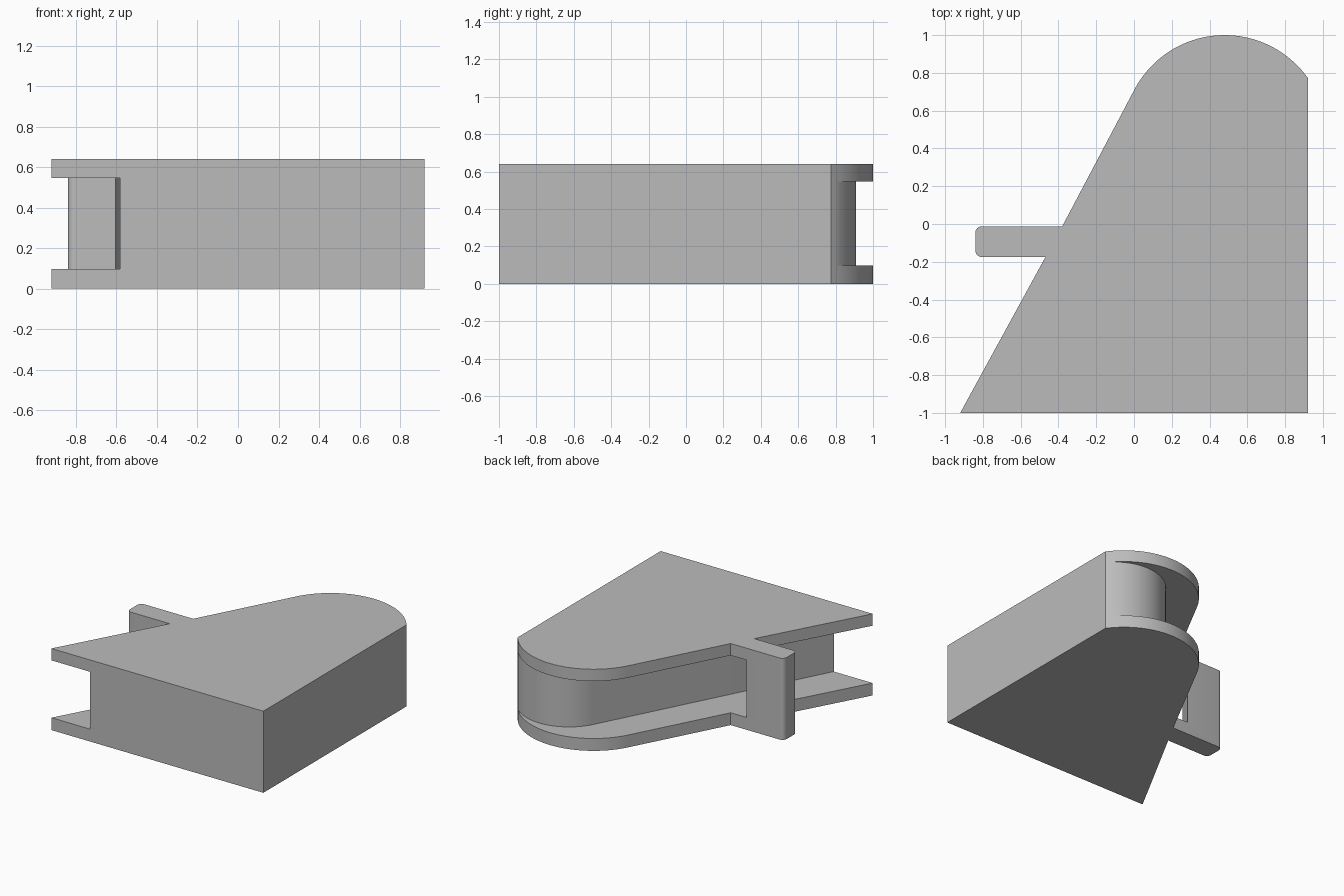
import bpy, bmesh, math
from mathutils import Vector

cube = bpy.data.objects.get("Cube")
if cube:
    bpy.data.objects.remove(cube, do_unlink=True)

HEIGHT = 0.64
SLOPE = Vector((0.48, 0.878)).normalized()      # direction of the slanted side
OUT = Vector((-SLOPE.y, SLOPE.x))               # its outward normal


def on_slope(start, y):
    """Point at height y on the slanted line through start."""
    return Vector(start) + SLOPE * ((y - start[1]) / SLOPE.y)


def arc(center, radius, a0, a1, steps):
    return [Vector((center[0] + radius * math.cos(a0 + (a1 - a0) * i / steps),
                    center[1] + radius * math.sin(a0 + (a1 - a0) * i / steps)))
            for i in range(steps + 1)]


def nose(center, radius, end):
    """Arc from the slanted side round to the right wall."""
    a0 = math.atan2(OUT.y, OUT.x)
    a1 = math.atan2(end[1] - center[1], end[0] - center[0])
    return arc(center, radius, a0, a1, 40)


def prism(name, outline, z0, z1):
    bm = bmesh.new()
    face = bm.faces.new([bm.verts.new((p[0], p[1], z0)) for p in outline])
    top = bmesh.ops.extrude_face_region(bm, geom=[face])["geom"]
    bmesh.ops.translate(bm, vec=(0, 0, z1 - z0),
                        verts=[g for g in top if isinstance(g, bmesh.types.BMVert)])
    bmesh.ops.recalc_face_normals(bm, faces=bm.faces)
    mesh = bpy.data.meshes.new(name)
    bm.to_mesh(mesh)
    bm.free()
    obj = bpy.data.objects.new(name, mesh)
    bpy.context.collection.objects.link(obj)
    return obj


# Outline of the wedge with its rounded side tab
corner = (-0.92, -1.0)
tab_front, tab_back, tab_end, r = -0.175, -0.012, -0.84, 0.035
outline = [Vector(corner), on_slope(corner, tab_front)]
outline += arc((tab_end + r, tab_front + r), r, -math.pi / 2, -math.pi, 6)
outline += arc((tab_end + r, tab_back - r), r, math.pi, math.pi / 2, 6)
outline += [on_slope(corner, tab_back)]
outline += nose((0.48, 0.46), 0.54, (0.92, 0.775))
outline[-1].x = 0.92
outline += [Vector((0.92, -1.0))]
body = prism("wedge_body", outline, 0, HEIGHT)

# Channel running along the slanted side, around the nose and behind the tab post
core = (-0.58, -1.0)
channel = [on_slope(core, -1.1)]
channel += nose((0.637, 0.538), 0.372, (0.92, 0.78))
channel[-1] = Vector((0.92, 0.775))
channel += [Vector((1.0, 0.8)), Vector((1.0, 1.1))]
post = (-0.515, tab_back)
channel += [on_slope(post, 1.1), on_slope(post, -1.1)]
cutter = prism("channel_cutter", channel, 0.097, 0.547)

mod = body.modifiers.new("channel", "BOOLEAN")
mod.operation = "DIFFERENCE"
mod.solver = "EXACT"
mod.object = cutter
graph = bpy.context.evaluated_depsgraph_get()
cut_mesh = bpy.data.meshes.new_from_object(body.evaluated_get(graph))
body.modifiers.clear()
body.data = cut_mesh
bpy.data.objects.remove(cutter, do_unlink=True)

# Plain grey finish
grey = bpy.data.materials.new("plain_grey")
grey.use_nodes = True
colour = (0.5, 0.5, 0.5, 1)
grey.diffuse_color = colour
grey.node_tree.nodes["Principled BSDF"].inputs["Base Color"].default_value = colour
body.data.materials.clear()
body.data.materials.append(grey)

# Smooth curves, crisp edges
bpy.ops.object.select_all(action="DESELECT")
body.select_set(True)
bpy.context.view_layer.objects.active = body
bpy.ops.object.shade_smooth_by_angle(angle=math.radians(30))
